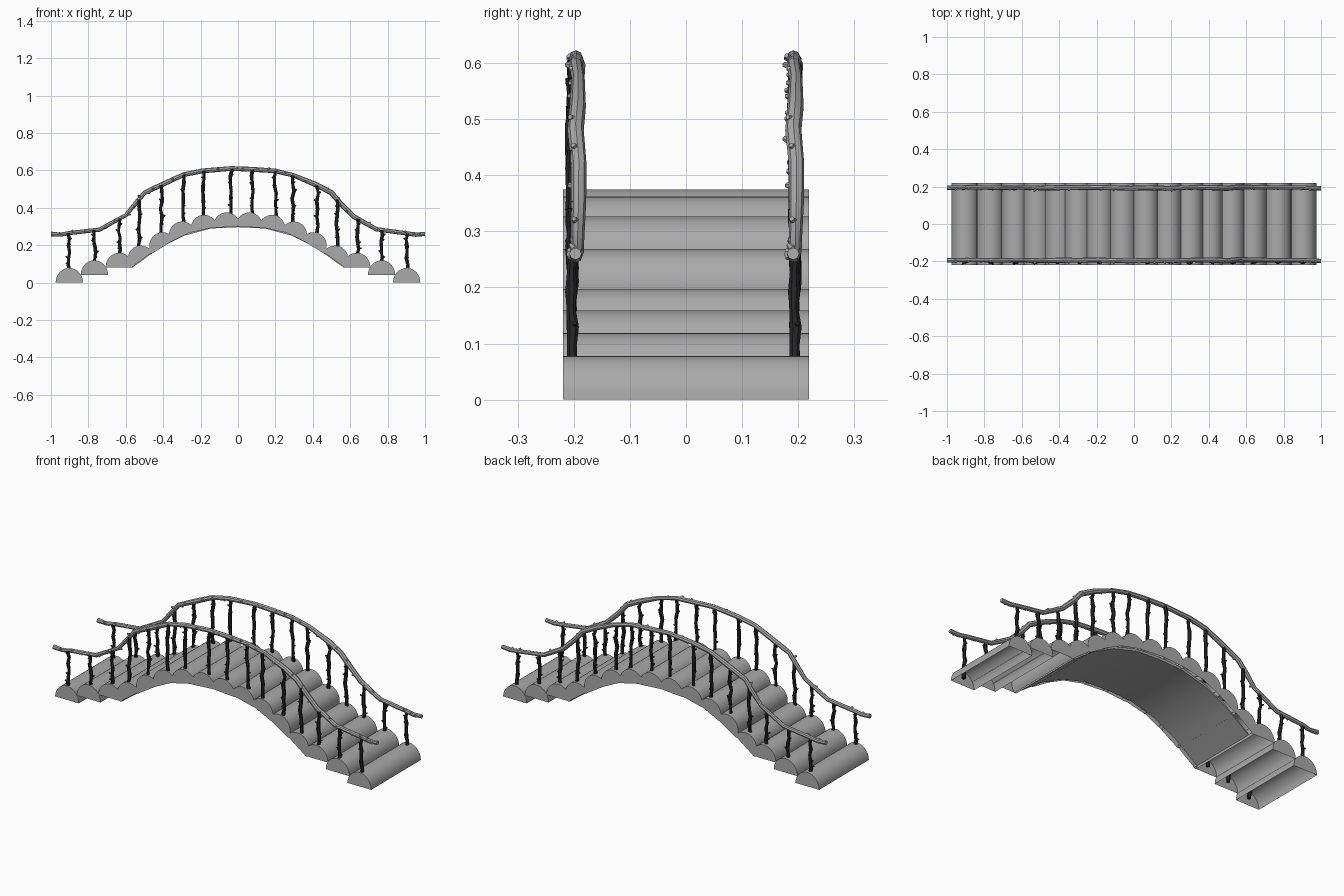
import bpy, bmesh, math, random
from mathutils import Vector

if "Cube" in bpy.data.objects:
    bpy.data.objects.remove(bpy.data.objects["Cube"])

random.seed(4)


def material(name, v):
    m = bpy.data.materials.new(name)
    m.diffuse_color = (v, v, v, 1)
    m.use_nodes = True
    m.node_tree.nodes["Principled BSDF"].inputs["Base Color"].default_value = m.diffuse_color
    return m


dark = material("dark_bark", 0.02)
wood = material("grey_wood", 0.4)


def finish(bm, name, mat=wood, angle=40):
    me = bpy.data.meshes.new(name)
    bm.to_mesh(me)
    bm.free()
    ob = bpy.data.objects.new(name, me)
    bpy.context.collection.objects.link(ob)
    me.materials.append(mat)
    bpy.ops.object.select_all(action='DESELECT')
    ob.select_set(True)
    bpy.context.view_layer.objects.active = ob
    bpy.ops.object.shade_smooth_by_angle(angle=math.radians(angle))
    return ob


def tube(bm, pts, radii, sides=7):
    """Capped tube through points that all lie near an xz plane."""
    rings = []
    for i, p in enumerate(pts):
        t = (pts[min(i + 1, len(pts) - 1)] - pts[max(i - 1, 0)]).normalized()
        ref = Vector((0, 1, 0)) if abs(t.y) < 0.8 else Vector((1, 0, 0))
        u = t.cross(ref).normalized()
        v = t.cross(u)
        rings.append([bm.verts.new(p + radii[i] * (u * math.cos(a) + v * math.sin(a)))
                      for a in (2 * math.pi * k / sides for k in range(sides))])
    for a, b in zip(rings, rings[1:]):
        for k in range(sides):
            j = (k + 1) % sides
            bm.faces.new((a[k], a[j], b[j], b[k]))
    bm.faces.new(rings[0][::-1])
    bm.faces.new(rings[-1])


def knot(bm, p, d, length, r):
    # short cut-off twig
    d = Vector(d).normalized()
    tube(bm, [p, p + d * length], [r, r * 0.6], 6)


# Half-log treads: x, base height, tilt
half = [(0.06, 0.297, 4), (0.18, 0.284, 13), (0.295, 0.249, 26), (0.40, 0.192, 32),
        (0.515, 0.121, 36), (0.635, 0.081, 0), (0.768, 0.041, 0), (0.902, 0.0, 0)]
logs = [(-x, z, -t) for x, z, t in reversed(half)] + half
W, R, H, N = 0.219, 0.073, 0.078, 16
for n, (x, z, tilt) in enumerate(logs):
    bm = bmesh.new()
    t = math.radians(tilt)
    ends = []
    for y in (-W, W):
        row = []
        for k in range(N + 1):
            a = math.pi * k / N
            px, pz = R * math.cos(a), H * math.sin(a)
            row.append(bm.verts.new((x + px * math.cos(t) + pz * math.sin(t), y,
                                     z - px * math.sin(t) + pz * math.cos(t))))
        ends.append(row)
    for k in range(N):
        bm.faces.new((ends[0][k], ends[1][k], ends[1][k + 1], ends[0][k + 1]))
    bm.faces.new(ends[0])
    bm.faces.new(ends[1][::-1])
    bmesh.ops.recalc_face_normals(bm, faces=bm.faces)
    finish(bm, "half_log_tread_%02d" % n)

# Arched support plate under the treads
arc = [(0.562, 0.082), (0.42, 0.184), (0.29, 0.25), (0.145, 0.289)]
arc = [(-x, z) for x, z in arc] + [(0, 0.296)] + arc[::-1]
bm = bmesh.new()
prof = [(x, z) for x, z in arc] + [(x * 0.985, z + 0.014) for x, z in reversed(arc)]
f = bm.faces.new([bm.verts.new((x, -0.195, z)) for x, z in prof])
ext = bmesh.ops.extrude_face_region(bm, geom=[f])
bmesh.ops.translate(bm, vec=(0, 0.39, 0),
                    verts=[g for g in ext["geom"] if isinstance(g, bmesh.types.BMVert)])
bmesh.ops.recalc_face_normals(bm, faces=bm.faces)
finish(bm, "arch_plate", angle=25)

# Handrail path, shared by both sides
path = [(-1, .26), (-.95, .256), (-.9, .265), (-.74, .283), (-.6, .36), (-.55, .42),
        (-.5, .48), (-.41, .522), (-.29, .577), (-.19, .597), (-.035, .61), (.08, .605),
        (.2, .597), (.3, .572), (.42, .522), (.5, .48), (.55, .42), (.62, .352),
        (.74, .285), (.9, .263), (.95, .256), (1, .26)]


def rail_z(x):
    for (x0, z0), (x1, z1) in zip(path, path[1:]):
        if x0 <= x <= x1:
            return z0 + (z1 - z0) * (x - x0) / (x1 - x0)


post_x = [-.905, -.765, -.635, -.53, -.41, -.29, -.185, -.035,
          .075, .2, .295, .425, .53, .64, .77, .905]
for side, yr, yp in (("front", -0.194, -0.203), ("back", 0.194, 0.194)):
    random.seed(11)
    # Crooked branch handrail with twig stubs
    bm = bmesh.new()
    pts = [Vector((x, yr + random.uniform(-.003, .003), z)) for x, z in path]
    tube(bm, pts, [random.uniform(.0105, .0145) for p in pts], 8)
    for p, q in zip(pts[1:-1], pts[2:]):
        for f in (0.15, 0.6):
            knot(bm, p.lerp(q, f), (random.choice((-.8, .8)), random.uniform(-1, -.3),
                                    random.uniform(-.5, .7)),
                 random.uniform(.017, .025), .008)
    finish(bm, side + "_handrail", angle=35)

    # Dark branch posts
    for n, x in enumerate(post_x):
        bm = bmesh.new()
        z0 = logs[n][1] + 0.03
        z1 = rail_z(x)
        pts, rad = [], []
        for k in range(8):
            pts.append(Vector((x + random.uniform(-.006, .006),
                               yp + random.uniform(-.003, .003),
                               z0 + (z1 - z0) * k / 7)))
            rad.append(random.uniform(.0075, .011))
        tube(bm, pts, rad)
        for k in (2, 3, 5, 6):
            knot(bm, pts[k], (random.choice((-1, 1)), random.uniform(-.8, .4), .6),
                 random.uniform(.013, .02), .006)
        finish(bm, "%s_post_%02d" % (side, n), dark, 35)
